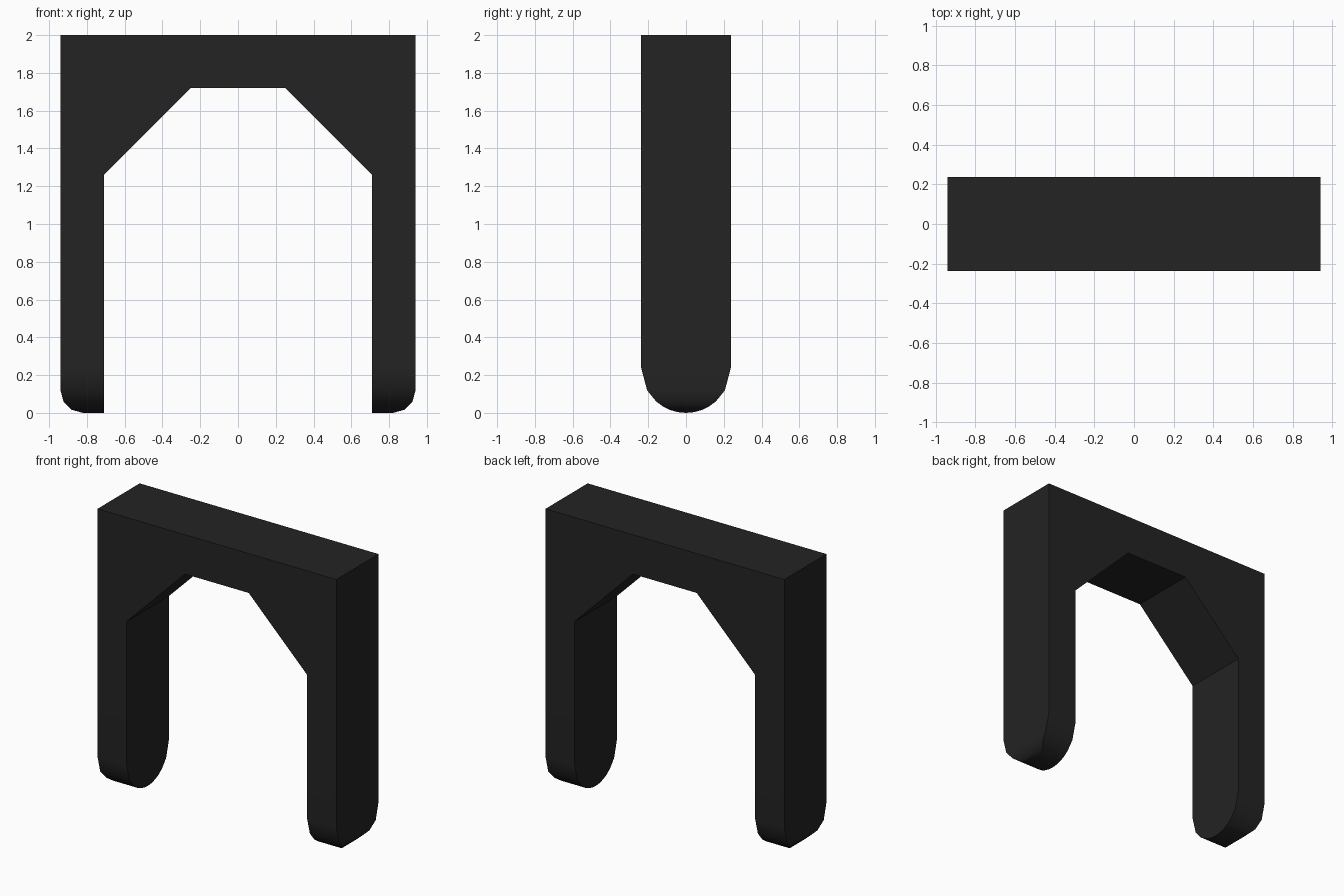
import bpy
import bmesh
from math import sin, cos, radians, sqrt

if "Cube" in bpy.data.objects:
    bpy.data.objects.remove(bpy.data.objects["Cube"], do_unlink=True)

HALF_W, HALF_D, CORNER = 0.94, 0.237, 0.12

# Charcoal material
mat = bpy.data.materials.new("charcoal")
mat.use_nodes = True
colour = (0.017, 0.017, 0.017, 1)
mat.diffuse_color = colour
mat.node_tree.nodes["Principled BSDF"].inputs["Base Color"].default_value = colour

# Half outline of the arch: opening, flat foot, rounded outer corner, top
half = [(0.25, 1.72), (0.71, 1.26), (0.71, 0)]
for a in (90, 60, 30, 0):
    half.append((HALF_W - CORNER * (1 - cos(radians(a))),
                 CORNER * (1 - sin(radians(a)))))
half.append((HALF_W, 2))
outline = half + [(-x, z) for x, z in reversed(half)]

# Extrude the outline front to back
bm = bmesh.new()
front = bm.faces.new([bm.verts.new((x, -HALF_D, z)) for x, z in outline])
extruded = bmesh.ops.extrude_face_region(bm, geom=[front], use_keep_orig=True)
for v in extruded["geom"]:
    if isinstance(v, bmesh.types.BMVert):
        v.co.y = HALF_D

# Slice the legs, then narrow each slice into a round foot
for z in (HALF_D, CORNER, CORNER * 0.5, 0.032, CORNER * 0.134, 0.004):
    bmesh.ops.bisect_plane(bm, geom=bm.verts[:] + bm.edges[:] + bm.faces[:],
                           dist=1e-5, plane_co=(0, 0, z), plane_no=(0, 0, 1))
for v in bm.verts:
    if v.co.z < HALF_D:
        reach = sqrt(max(0, HALF_D ** 2 - (HALF_D - v.co.z) ** 2))
        v.co.y = reach if v.co.y > 0 else -reach
bmesh.ops.remove_doubles(bm, verts=bm.verts[:], dist=1e-5)
bmesh.ops.recalc_face_normals(bm, faces=bm.faces[:])

mesh = bpy.data.meshes.new("arch_frame")
bm.to_mesh(mesh)
bm.free()
mesh.materials.append(mat)
arch = bpy.data.objects.new("arch_frame", mesh)
bpy.context.collection.objects.link(arch)

# Smooth feet, crisp edges, flat walls
bpy.ops.object.select_all(action='DESELECT')
arch.select_set(True)
bpy.context.view_layer.objects.active = arch
bpy.ops.object.shade_smooth_by_angle(angle=radians(40))
flat_walls = arch.modifiers.new("flat_walls", 'WEIGHTED_NORMAL')
flat_walls.keep_sharp = True
